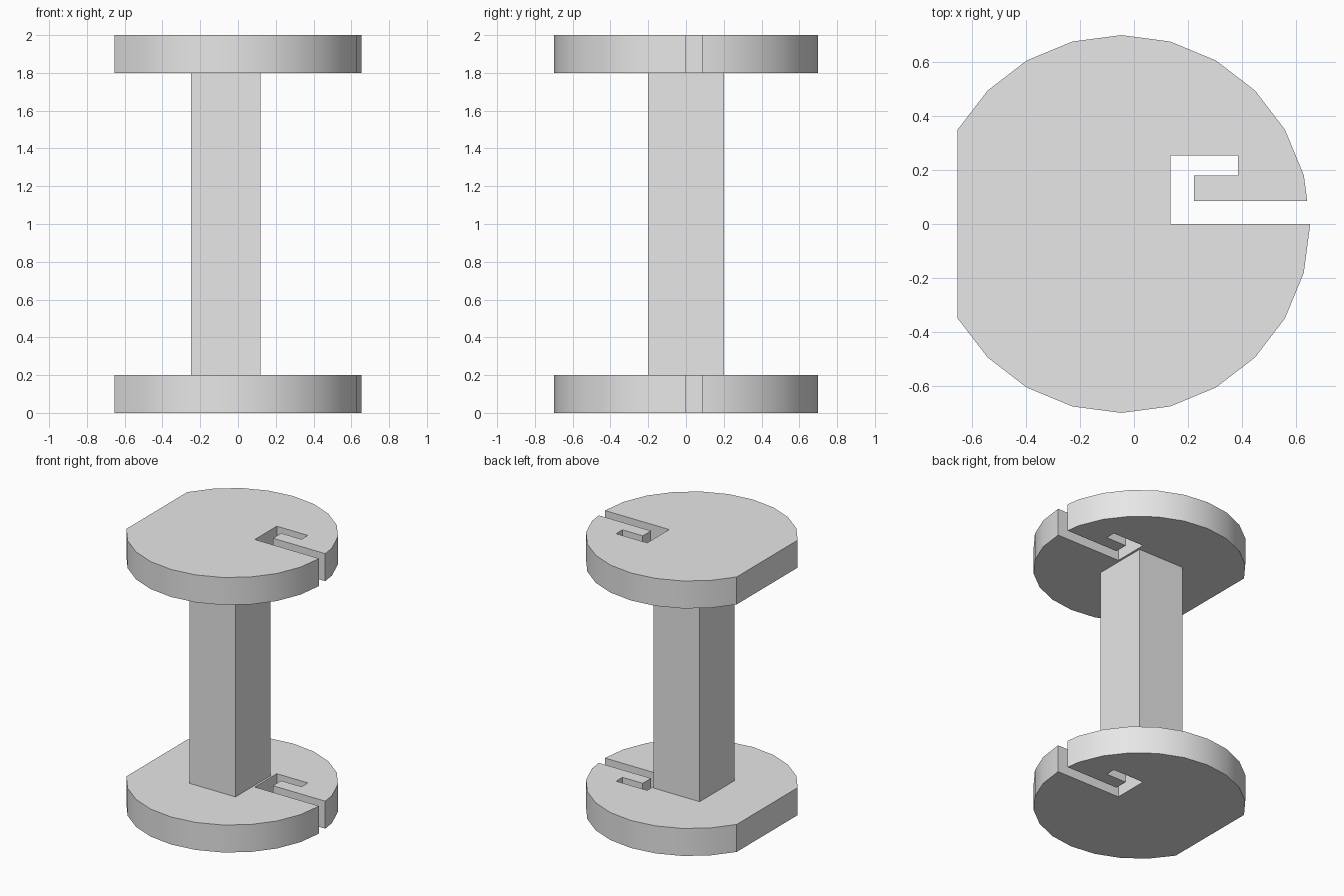
import bpy
import bmesh
from math import cos, sin, radians

cube = bpy.data.objects.get("Cube")
if cube:
    bpy.data.objects.remove(cube, do_unlink=True)

grey = bpy.data.materials.new("plain grey")
grey.use_nodes = True
grey.diffuse_color = (0.8, 0.8, 0.8, 1)
grey.node_tree.nodes["Principled BSDF"].inputs["Base Color"].default_value = grey.diffuse_color


def extrude_profile(name, points, bottom, top):
    """Prism from a counter-clockwise outline, with smooth curved sides."""
    bm = bmesh.new()
    face = bm.faces.new([bm.verts.new((x, y, bottom)) for x, y in points])
    result = bmesh.ops.extrude_face_region(bm, geom=[face], use_keep_orig=True)
    verts = [v for v in result["geom"] if isinstance(v, bmesh.types.BMVert)]
    bmesh.ops.translate(bm, verts=verts, vec=(0, 0, top - bottom))
    bmesh.ops.recalc_face_normals(bm, faces=bm.faces[:])
    mesh = bpy.data.meshes.new(name)
    bm.to_mesh(mesh)
    bm.free()
    mesh.materials.append(grey)
    obj = bpy.data.objects.new(name, mesh)
    bpy.context.collection.objects.link(obj)
    bpy.ops.object.select_all(action="DESELECT")
    obj.select_set(True)
    bpy.context.view_layer.objects.active = obj
    bpy.ops.object.shade_smooth_by_angle(angle=radians(30))
    return obj


# Disc outline: round rim with one flat side, and a hooked slot from the rim
radius, centre_x = 0.7, -0.047
rim = [(centre_x + radius * cos(radians(a)), radius * sin(radians(a)))
       for a in range(15, 346, 15) if not 150 < a < 210]
slot = [(centre_x + radius, 0), (0.135, 0), (0.135, 0.253), (0.385, 0.253),
        (0.385, 0.18), (0.222, 0.18), (0.222, 0.085), (0.642, 0.085)]

# End discs
for name, bottom in (("bottom_disc", 0), ("top_disc", 1.8)):
    extrude_profile(name, rim + slot, bottom, bottom + 0.2)

# Square post between the discs
extrude_profile("post", [(-0.25, -0.2), (0.12, -0.2), (0.12, 0.2), (-0.25, 0.2)], 0.2, 1.8)
